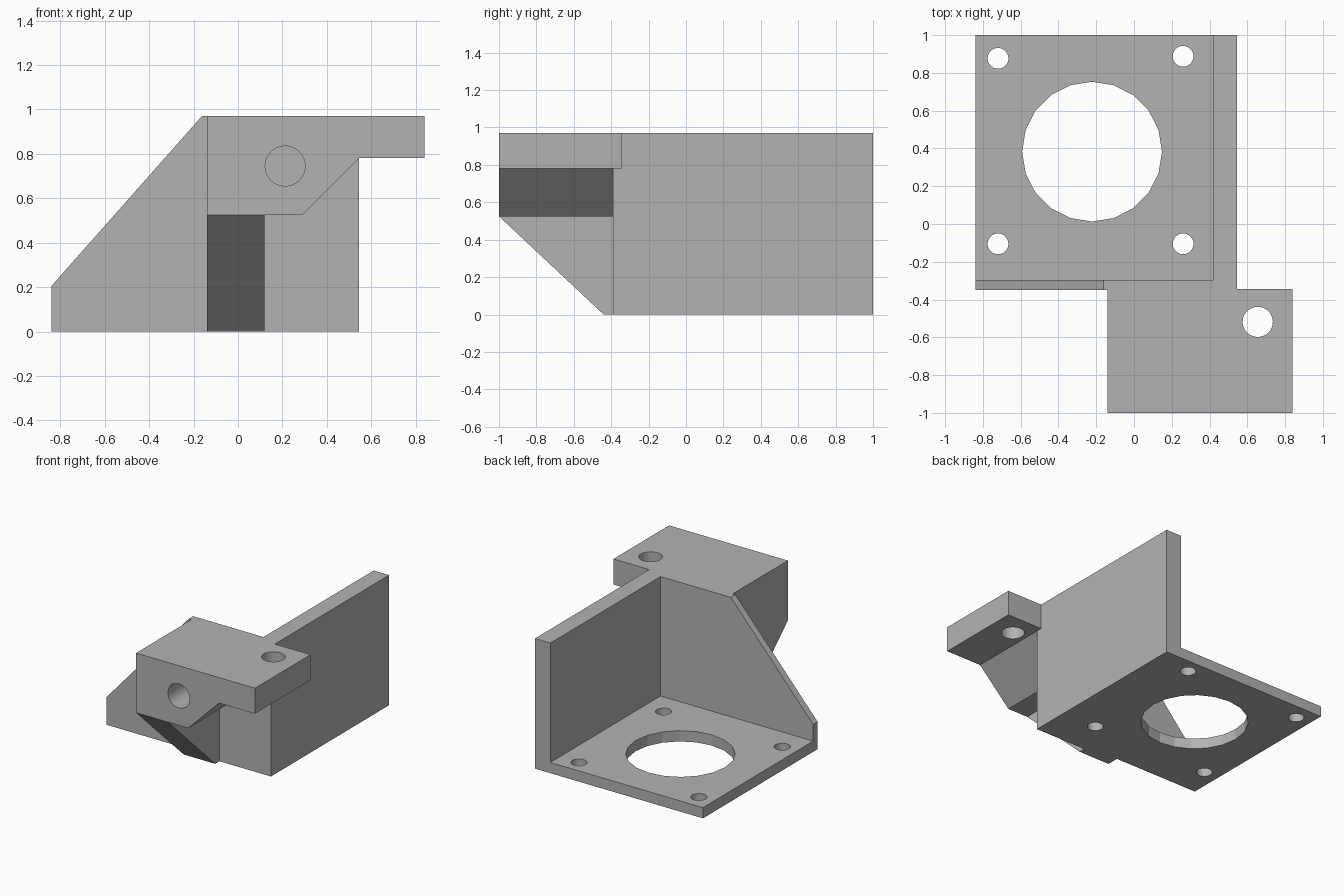
import bpy, bmesh, math
from mathutils import Vector

cube = bpy.data.objects.get("Cube")
if cube:
    bpy.data.objects.remove(cube, do_unlink=True)

grey = bpy.data.materials.new("plain grey")
grey.use_nodes = True
grey.diffuse_color = (0.45, 0.45, 0.45, 1)
grey.node_tree.nodes["Principled BSDF"].inputs["Base Color"].default_value = (0.45, 0.45, 0.45, 1)


def prism(name, outline, place, start, end):
    """Extrude a 2D outline; place(u, v, w) maps it into space."""
    bm = bmesh.new()
    rings = [[bm.verts.new(place(u, v, w)) for u, v in outline] for w in (start, end)]
    for ring in rings:
        bm.faces.new(ring)
    n = len(outline)
    for i in range(n):
        j = (i + 1) % n
        bm.faces.new((rings[0][i], rings[0][j], rings[1][j], rings[1][i]))
    bmesh.ops.recalc_face_normals(bm, faces=bm.faces)
    mesh = bpy.data.meshes.new(name)
    bm.to_mesh(mesh)
    bm.free()
    mesh.materials.append(grey)
    obj = bpy.data.objects.new(name, mesh)
    bpy.context.collection.objects.link(obj)
    return obj


def along_x(u, v, w):
    return Vector((w, u, v))


def along_y(u, v, w):
    return Vector((u, w, v))


def along_z(u, v, w):
    return Vector((u, v, w))


def rect(u0, u1, v0, v1):
    return [(u0, v0), (u1, v0), (u1, v1), (u0, v1)]


def circle(u, v, r, sides):
    return [(u + r * math.cos(math.tau * i / sides), v + r * math.sin(math.tau * i / sides))
            for i in range(sides)]


def combine(body, other, operation):
    mod = body.modifiers.new(other.name, 'BOOLEAN')
    mod.operation = operation
    mod.solver = 'EXACT'
    mod.object = other
    bpy.context.view_layer.objects.active = body
    bpy.ops.object.modifier_apply(modifier=mod.name)
    bpy.data.objects.remove(other, do_unlink=True)


LEFT, RIGHT, BACK, TOP = -0.84, 0.545, 1.0, 0.97
FRONT, BLOCK_FRONT, INNER = -0.35, -0.39, -0.297
ARM_LEFT, ARM_RIGHT = -0.14, 0.84

# Base plate, side wall and sloping front wall
body = prism("mounting_bracket", rect(LEFT, RIGHT, FRONT, BACK), along_z, 0, 0.08)
gusset = [(LEFT, 0), (RIGHT, 0), (RIGHT, TOP), (-0.162, TOP), (LEFT, 0.205)]
arm = [(ARM_LEFT, 0.525), (0.29, 0.525), (RIGHT, 0.78), (ARM_RIGHT, 0.78),
       (ARM_RIGHT, TOP), (ARM_LEFT, TOP)]
wedge = [(-1, 0.525), (-0.44, 0), (FRONT, 0), (FRONT, 0.6), (-1, 0.6)]
parts = [
    prism("side_wall", rect(0.418, RIGHT, FRONT, BACK), along_z, 0, TOP),
    prism("front_wall", gusset, along_y, FRONT, INNER),
    prism("thick_front", rect(ARM_LEFT, RIGHT, BLOCK_FRONT, INNER), along_z, 0, TOP),
    prism("arm", arm, along_y, -1, -0.345),
    prism("wedge_support", wedge, along_x, ARM_LEFT, 0.12),
]
for part in parts:
    combine(body, part, 'UNION')

# Large opening, plate screw holes, tab hole and blind front bore
cutters = [prism("opening", circle(-0.222, 0.383, 0.37, 20), along_z, -0.1, 0.2),
           prism("tab_hole", circle(0.655, -0.518, 0.08, 32), along_z, 0.6, 1.2),
           prism("front_bore", circle(0.212, 0.745, 0.09, 32), along_y, -1.2, -0.42)]
for x, y in ((-0.72, 0.877), (0.26, 0.888), (-0.72, -0.105), (0.26, -0.105)):
    cutters.append(prism("screw_hole", circle(x, y, 0.055, 32), along_z, -0.1, 0.2))
for cutter in cutters:
    cutter.hide_render = True
    combine(body, cutter, 'DIFFERENCE')

# Tidy flat faces
bm = bmesh.new()
bm.from_mesh(body.data)
bmesh.ops.remove_doubles(bm, verts=bm.verts, dist=0.0005)
bmesh.ops.recalc_face_normals(bm, faces=bm.faces)
bm.to_mesh(body.data)
bm.free()
